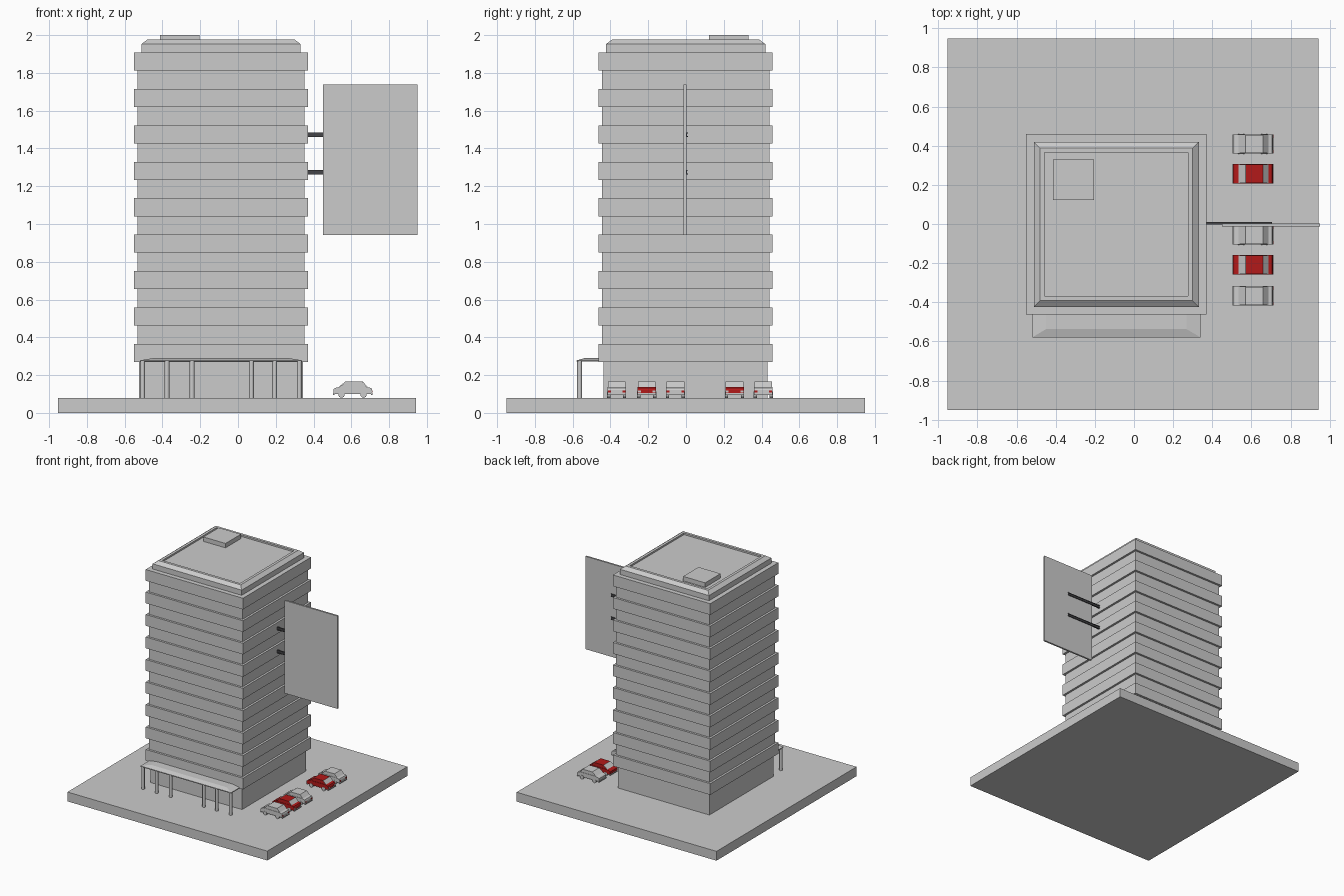
import bpy, bmesh, math

if "Cube" in bpy.data.objects:
    bpy.data.objects.remove(bpy.data.objects["Cube"])


def material(name, rgb):
    m = bpy.data.materials.new(name)
    m.diffuse_color = (*rgb, 1)
    m.use_nodes = True
    m.node_tree.nodes["Principled BSDF"].inputs["Base Color"].default_value = m.diffuse_color
    return m


RED = material("red_paint", (0.45, 0.01, 0.01))
DARK = material("dark_steel", (0.06, 0.06, 0.065))


def finish(name, bm, mat=None):
    bmesh.ops.recalc_face_normals(bm, faces=bm.faces)
    mesh = bpy.data.meshes.new(name)
    bm.to_mesh(mesh)
    bm.free()
    if mat:
        mesh.materials.append(mat)
    ob = bpy.data.objects.new(name, mesh)
    bpy.context.collection.objects.link(ob)
    return ob


def loft(name, rings, mat=None):
    """Stack rectangles (x0, x1, y0, y1, z) and cap both ends."""
    bm = bmesh.new()
    loops = [[bm.verts.new(p) for p in ((x0, y0, z), (x1, y0, z), (x1, y1, z), (x0, y1, z))]
             for x0, x1, y0, y1, z in rings]
    for a, b in zip(loops, loops[1:]):
        for i in range(4):
            j = (i + 1) % 4
            bm.faces.new((a[i], a[j], b[j], b[i]))
    bm.faces.new(loops[0])
    bm.faces.new(loops[-1])
    return finish(name, bm, mat)


def box(name, x0, x1, y0, y1, z0, z1, mat=None):
    return loft(name, [(x0, x1, y0, y1, z0), (x0, x1, y0, y1, z1)], mat)


def prism(name, profile, y0, y1, mat=None):
    """Extrude an (x, z) outline along y."""
    bm = bmesh.new()
    face = bm.faces.new([bm.verts.new((x, y0, z)) for x, z in profile])
    ext = bmesh.ops.extrude_face_region(bm, geom=[face])["geom"]
    bmesh.ops.translate(bm, vec=(0, y1 - y0, 0),
                        verts=[v for v in ext if isinstance(v, bmesh.types.BMVert)])
    return finish(name, bm, mat)


def cylinder(name, loc, r, depth, sides, rot=(0, 0, 0)):
    bpy.ops.mesh.primitive_cylinder_add(vertices=sides, radius=r, depth=depth,
                                        location=loc, rotation=rot)
    ob = bpy.context.object
    ob.name = name
    bpy.ops.object.shade_smooth_by_angle(angle=math.radians(50))
    return ob


CX = -0.09  # tower centre in x


def square(half, z):
    return (CX - half, CX + half, -half - 0.002, half - 0.002, z)


# Ground plate
box("ground_plate", -0.952, 0.942, -0.949, 0.947, 0, 0.08)

# Tower core, with slightly narrower ground storey
loft("ground_storey", [square(0.434, 0.08), square(0.434, 0.275)])
loft("tower_core", [square(0.443, 0.275), square(0.443, 1.9)])

# Projecting floor bands
for i in range(9):
    z = 0.27 + i * 0.1927
    loft(f"floor_band_{i + 1}", [square(0.461, z), square(0.461, z + 0.096)])

# Roof cap: chamfered edge, flat rim, sunken deck
loft("roof_cap", [square(0.422, 1.9), square(0.422, 1.952), square(0.39, 1.976),
                  square(0.367, 1.976), square(0.367, 1.962)])
box("roof_hut", -0.413, -0.204, 0.122, 0.33, 1.955, 2.0)

# Entrance canopy and columns
loft("entrance_canopy", [(-0.519, 0.34, -0.579, -0.43, 0.271),
                         (-0.519, 0.34, -0.579, -0.43, 0.278),
                         (-0.449, 0.268, -0.537, -0.43, 0.290)])
for i, x in enumerate((-0.505, -0.376, -0.243, 0.071, 0.194, 0.325)):
    cylinder(f"canopy_column_{i + 1}", (x, -0.563, 0.177), 0.013, 0.196, 12)

# Side sign panel and its two I-beam arms
box("sign_panel", 0.45, 0.951, -0.012, 0.003, 0.943, 1.738)
for i, z in enumerate((1.275, 1.472)):
    for part, h, za, zb in (("top_flange", 0.0065, 0.007, 0.012), ("web", 0.003, -0.007, 0.007),
                            ("bottom_flange", 0.0065, -0.012, -0.007)):
        box(f"sign_arm_{i + 1}_{part}", 0.355, 0.705, 0.0035 - h, 0.0035 + h, z + za, z + zb, DARK)


# Parked cars
def car(n, y, paint):
    pre, w = f"car_{n}_", 0.049
    prism(pre + "body", [(0.506, 0.1), (0.505, 0.125), (0.515, 0.132), (0.538, 0.137),
                         (0.682, 0.137), (0.705, 0.132), (0.71, 0.122), (0.71, 0.1)],
          y - w, y + w, paint)
    prism(pre + "cabin", [(0.536, 0.135), (0.571, 0.165), (0.658, 0.165), (0.684, 0.135)],
          y - 0.046, y + 0.046, paint)
    # Front and rear glass laid on the cabin slopes
    for name, (xa, xb) in (("windscreen", (0.535, 0.571)), ("rear_window", (0.684, 0.658))):
        d = -0.002 if xa < xb else 0.002
        prism(pre + name, [(xa, 0.137), (xb, 0.165), (xb + d, 0.166), (xa + d, 0.138)],
              y - 0.047, y + 0.047)
    # Bumpers
    box(pre + "front_bumper", 0.503, 0.512, y - w, y + w, 0.095, 0.104)
    box(pre + "rear_bumper", 0.703, 0.713, y - w, y + w, 0.095, 0.104)
    for s in (-1, 1):
        side = "left" if s < 0 else "right"
        yc = y + s * 0.039
        box(pre + side + "_tail_lamp", 0.705, 0.712, yc - 0.008, yc + 0.008, 0.109, 0.119,
            None if paint else RED)
        for end, x in (("front", 0.548), ("rear", 0.665)):
            cylinder(f"{pre}{end}_{side}_wheel", (x, y + s * 0.042, 0.0965), 0.0165, 0.017, 16,
                     (math.pi / 2, 0, 0))


for n, (y, paint) in enumerate(((-0.367, None), (-0.208, RED), (-0.056, None),
                                (0.257, RED), (0.409, None))):
    car(n + 1, y, paint)
